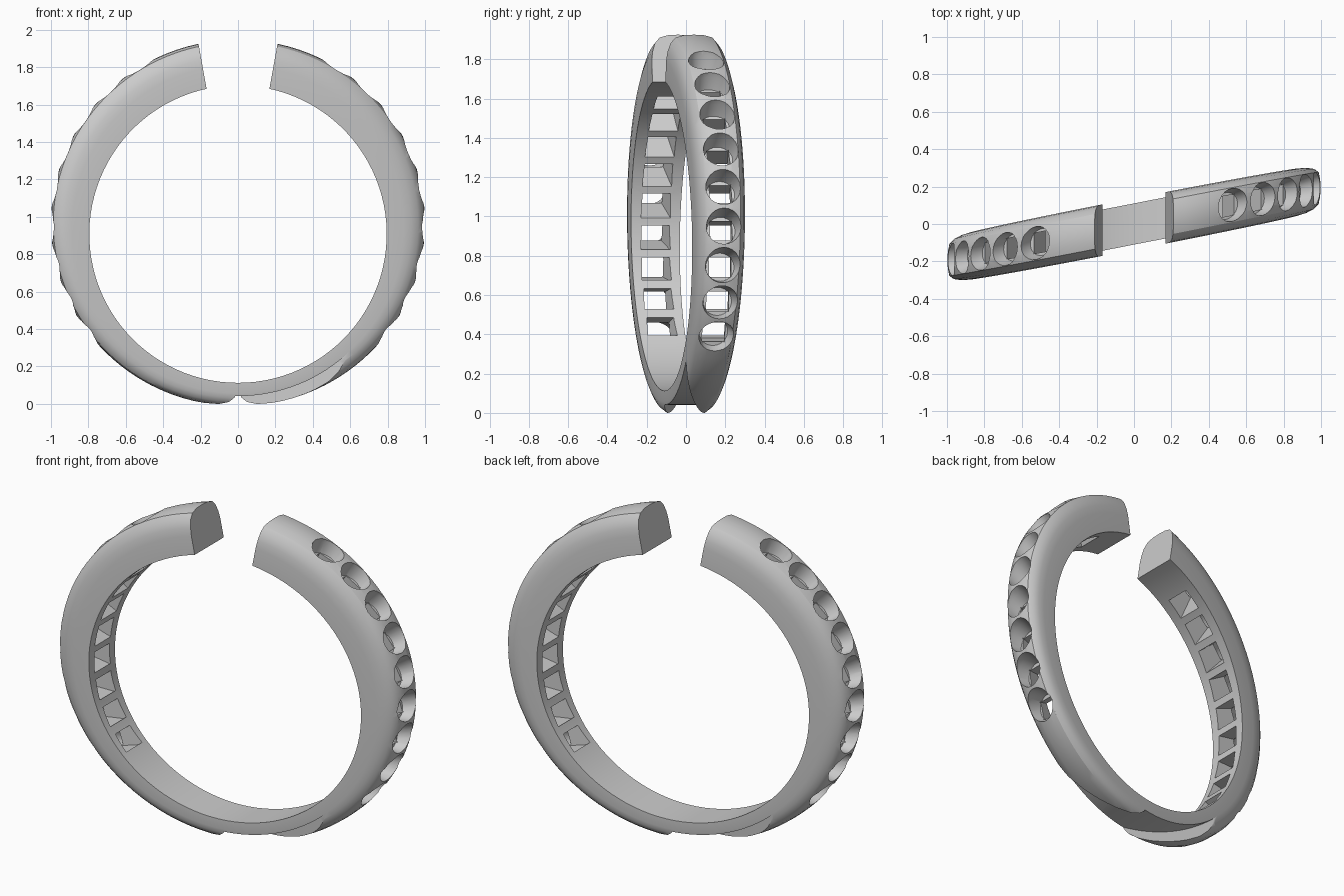
import bpy, bmesh
from math import sin, cos, radians, pi
from mathutils import Vector

if "Cube" in bpy.data.objects:
    bpy.data.objects.remove(bpy.data.objects["Cube"])

SLOPE = 0.195          # sideways lean of the band: y += SLOPE * x


def make(name, rings, closed_caps=True):
    """Loft solids: each item of rings is a list of equal-length sections."""
    bm = bmesh.new()
    for sections in rings:
        vs = [[bm.verts.new((p[0], p[1] + SLOPE * p[0], p[2])) for p in s] for s in sections]
        n = len(vs[0])
        for a, b in zip(vs, vs[1:]):
            for i in range(n):
                j = (i + 1) % n
                bm.faces.new((a[i], a[j], b[j], b[i]))
        bm.faces.new(vs[0])
        bm.faces.new(vs[-1])
    bmesh.ops.recalc_face_normals(bm, faces=bm.faces)
    me = bpy.data.meshes.new(name)
    bm.to_mesh(me)
    bm.free()
    ob = bpy.data.objects.new(name, me)
    bpy.context.collection.objects.link(ob)
    return ob


def inner(t):
    return Vector((0.795 * sin(t), 0, 0.915 + 0.795 * cos(t)))


def outer(t):
    return Vector((1.0 * sin(t), 0, 0.975 + 0.98 * cos(t)))


def half_width(t):
    return 0.124 + 0.014 * cos(t)


# Open band: flat inside, domed outside (width fraction, thickness fraction)
half = [(1, 0), (1, 0.45), (0.96, 0.64), (0.86, 0.82), (0.68, 0.94), (0.36, 0.99)]
profile = half + [(0, 1)] + [(-w, h) for w, h in reversed(half)]
START, STEPS = radians(12.2), 96
sections = []
for k in range(STEPS + 1):
    t = START + (2 * pi - 2 * START) * k / STEPS
    a, b, hw = inner(t), outer(t), half_width(t)
    sections.append([a.lerp(b, h) + Vector((0, w * hw, 0)) for w, h in profile])
band = make("ring_band", [sections])

# Stone seats (round) and windows (square) cut through both shoulders
seats, windows = [], []
for side in (1, -1):
    for i in range(9):
        t = side * radians(32 + 11.8 * i)
        o, c = inner(t), outer(t)
        out = (c - o).normalized()
        tan = Vector((out.z, 0, -out.x))
        Y = Vector((0, 1, 0))

        def circle(p, r, n=24):
            return [p + tan * r * cos(2 * pi * q / n) + Y * r * sin(2 * pi * q / n) for q in range(n)]

        def square(p, u, v):
            return [p + tan * u * x + Y * v * y for x, y in ((1, 1), (-1, 1), (-1, -1), (1, -1))]

        seats.append([circle(c + out * 0.05, 0.092), circle(c - out * 0.02, 0.088),
                      circle(c - out * 0.09, 0.072)])
        windows.append([square(c - out * 0.06, 0.048, 0.052), square(o - out * 0.02, 0.062, 0.075)])

# Crossing groove under the band, leaning the opposite way
groove = []
for k in range(41):
    t = radians(125 + 110 * k / 40)
    sec = []
    for r, s in ((0.866, -1), (0.866, 1), (1.2, 1), (1.2, -1)):
        x = r * sin(t)
        sec.append((x, -2 * SLOPE * x + s * 0.113, 0.915 + r * cos(t)))
    groove.append(sec)

cutters = [make("seat_cutter", seats), make("window_cutter", windows), make("groove_cutter", [groove])]
for c in cutters:
    c.hide_render = True
    m = band.modifiers.new(c.name, 'BOOLEAN')
    m.operation, m.solver, m.object = 'DIFFERENCE', 'EXACT', c

# Apply the cuts, drop the cutters, stand the ring on z = 0
dg = bpy.context.evaluated_depsgraph_get()
mesh = bpy.data.meshes.new_from_object(band.evaluated_get(dg))
band.modifiers.clear()
band.data = mesh
for c in cutters:
    bpy.data.objects.remove(c)
low = min(v.co.z for v in mesh.vertices)
for v in mesh.vertices:
    v.co.z -= low

bpy.context.view_layer.objects.active = band
band.select_set(True)
bpy.ops.object.shade_smooth_by_angle(angle=radians(30))
